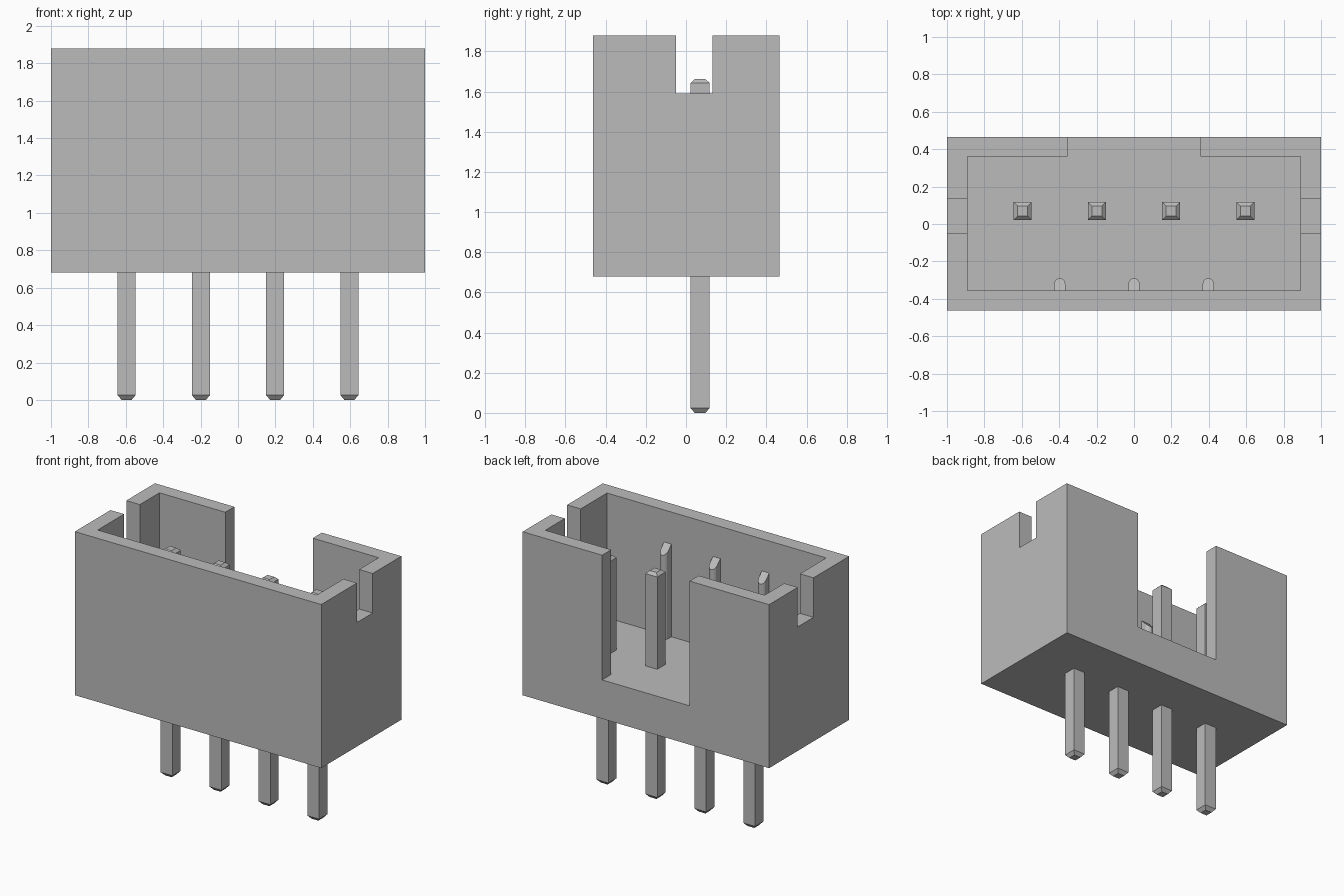
import bpy, bmesh, math

if "Cube" in bpy.data.objects:
    bpy.data.objects.remove(bpy.data.objects["Cube"], do_unlink=True)

grey = bpy.data.materials.new("plain_grey")
grey.use_nodes = True
grey.diffuse_color = (0.5, 0.5, 0.5, 1)
grey.node_tree.nodes["Principled BSDF"].inputs["Base Color"].default_value = grey.diffuse_color


def loft(name, rings):
    """Join equal-length point rings into a closed solid."""
    bm = bmesh.new()
    loops = [[bm.verts.new(p) for p in ring] for ring in rings]
    n = len(loops[0])
    bm.faces.new(loops[0])
    bm.faces.new(loops[-1])
    for low, high in zip(loops, loops[1:]):
        for i in range(n):
            j = (i + 1) % n
            bm.faces.new((low[i], low[j], high[j], high[i]))
    bmesh.ops.recalc_face_normals(bm, faces=bm.faces)
    mesh = bpy.data.meshes.new(name)
    bm.to_mesh(mesh)
    bm.free()
    mesh.materials.append(grey)
    obj = bpy.data.objects.new(name, mesh)
    bpy.context.collection.objects.link(obj)
    return obj


def rect(x0, x1, y0, y1, z):
    return [(x0, y0, z), (x1, y0, z), (x1, y1, z), (x0, y1, z)]


def box(name, x0, x1, y0, y1, z0, z1):
    return loft(name, [rect(x0, x1, y0, y1, z) for z in (z0, z1)])


BASE, FLOOR, TOP = 0.68, 0.965, 1.88
WALL_Y = -0.355

# Open housing: cavity, back opening and end notches cut from a block
housing = box("housing", -1, 1, -0.463, 0.465, BASE, TOP)
cutters = [
    box("cavity_cutter", -0.89, 0.89, WALL_Y, 0.36, FLOOR, 2.1),
    box("back_opening_cutter", -0.355, 0.355, 0.1, 0.6, FLOOR, 2.2),
    box("end_notch_cutter", -1.2, 1.2, -0.05, 0.133, 1.59, 2.3),
]
for cutter in cutters:
    cutter.hide_render = True
    mod = housing.modifiers.new(cutter.name, "BOOLEAN")
    mod.operation = "DIFFERENCE"
    mod.solver = "EXACT"
    mod.object = cutter
bpy.context.view_layer.objects.active = housing
housing.select_set(True)
for cutter in cutters:
    bpy.ops.object.modifier_apply(modifier=cutter.name)
    bpy.data.objects.remove(cutter, do_unlink=True)

# Square pins with tapered tips, passing through the floor
PIN_Y, HALF, TIP = 0.07, 0.048, 0.027
for i in range(4):
    x = (i - 1.5) * 0.397
    loft(f"pin_{i + 1}", [
        rect(x - h, x + h, PIN_Y - h, PIN_Y + h, z)
        for h, z in ((TIP, 0), (HALF, 0.025), (HALF, 1.642), (TIP, 1.662))])

# Round-nosed ribs with sloping tops on the inside of the front wall
R = 0.03
for i in range(3):
    x = (i - 1) * 0.397
    outline = [(x - R, WALL_Y), (x + R, WALL_Y)]
    for k in range(9):
        a = math.pi * k / 8
        outline.append((x + R * math.cos(a), -0.32 + R * math.sin(a)))
    loft(f"rib_{i + 1}", [
        [(px, py, FLOOR) for px, py in outline],
        [(px, py, 1.645 - (py - WALL_Y)) for px, py in outline]])
